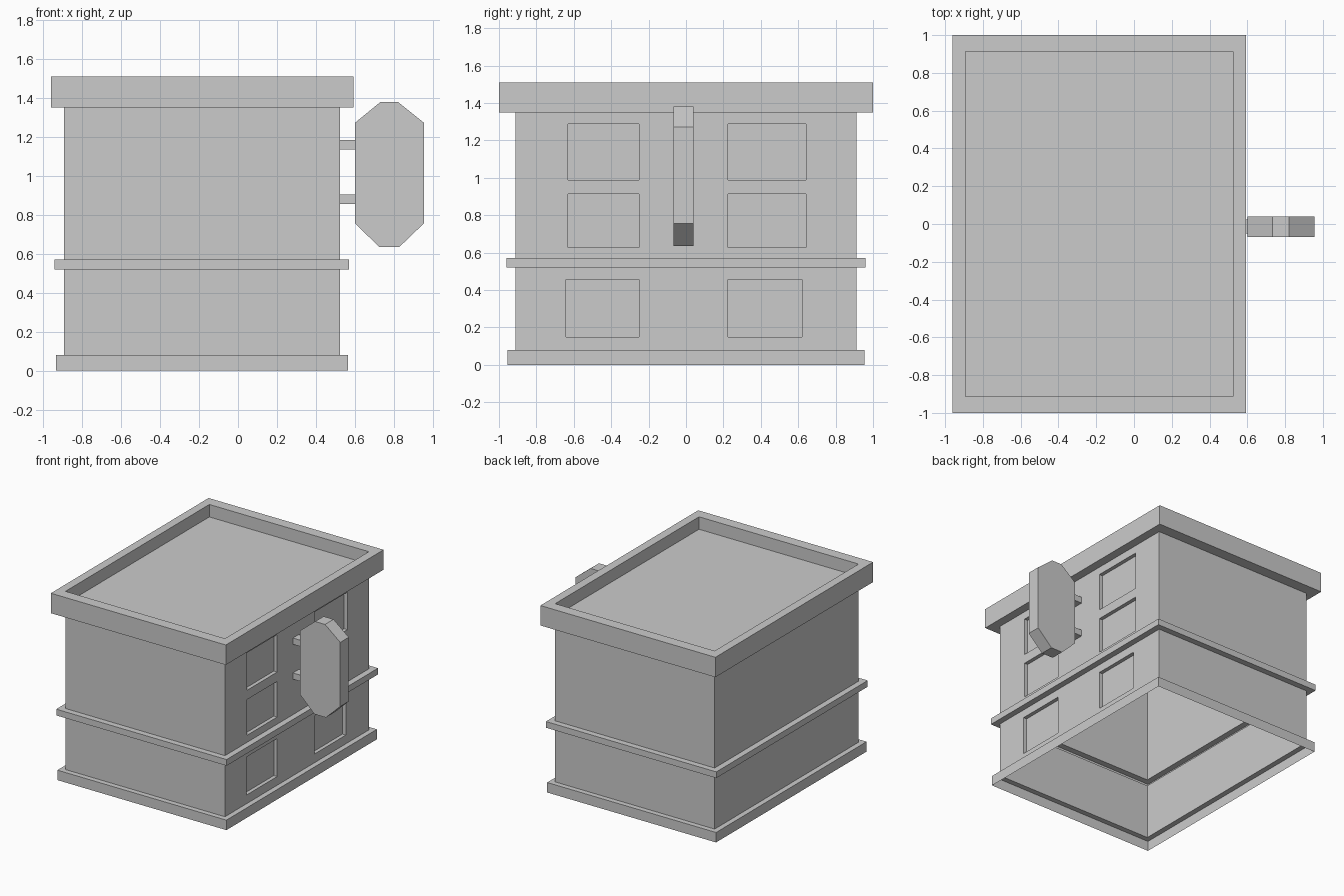
import bpy, bmesh

if "Cube" in bpy.data.objects:
    bpy.data.objects.remove(bpy.data.objects["Cube"])

WX0, WX1, WY = -0.893, 0.523, 0.912   # wall planes
DEPTH = 0.03                          # window recess


def finish(name, bm):
    bmesh.ops.remove_doubles(bm, verts=bm.verts, dist=1e-5)
    mesh = bpy.data.meshes.new(name)
    bm.to_mesh(mesh)
    bm.free()
    ob = bpy.data.objects.new(name, mesh)
    bpy.context.collection.objects.link(ob)
    return ob


def quad(bm, *pts):
    bm.faces.new([bm.verts.new(p) for p in pts])


def ring(out, z):
    # rectangle offset outward from the wall planes
    a, b, c = WX0 - out, WX1 + out, WY + out
    return [(a, -c, z), (b, -c, z), (b, c, z), (a, c, z)]


def windowed_wall(bm, ys, zs):
    # right wall as a grid; odd rows and columns are recessed windows
    for i in range(len(ys) - 1):
        for j in range(len(zs) - 1):
            y0, y1, z0, z1 = ys[i], ys[i + 1], zs[j], zs[j + 1]
            loop = [(y0, z0), (y1, z0), (y1, z1), (y0, z1)]
            window = i % 2 and j % 2
            x = WX1 - DEPTH if window else WX1
            quad(bm, *[(x, y, z) for y, z in loop])
            if window:
                for k in range(4):
                    p, q = loop[k], loop[(k + 1) % 4]
                    quad(bm, (WX1, *p), (WX1, *q), (x, *q), (x, *p))


# Building shell: (offset, height) profile swept round the rectangle, open below
profile = [(0.042, 0), (0.042, 0.08), (0, 0.08), (0, 0.52), (0.048, 0.52),
           (0.048, 0.57), (0, 0.57), (0, 1.35), (0.07, 1.35), (0.07, 1.51),
           (0, 1.51), (0, 1.41)]
rings = [ring(0.07 + 0.018 if o == 0.07 else o, z) for o, z in profile]
# cornice overhangs a little more at front and back than at the sides
for r, (o, z) in zip(rings, profile):
    if o == 0.07:
        r[:] = [(-0.961, -1, z), (0.592, -1, z), (0.592, 1, z), (-0.961, 1, z)]

bm = bmesh.new()
for n in range(len(rings) - 1):
    lo, hi = rings[n], rings[n + 1]
    for k in range(4):
        if k == 1 and n in (2, 6):    # right wall is built with windows
            continue
        m = (k + 1) % 4
        quad(bm, lo[k], lo[m], hi[m], hi[k])
quad(bm, *rings[-1])                  # sunken roof

windowed_wall(bm, [-WY, -0.642, -0.25, 0.225, 0.62, WY], [0.08, 0.15, 0.455, 0.52])
windowed_wall(bm, [-WY, -0.632, -0.25, 0.225, 0.641, WY],
              [0.57, 0.627, 0.913, 0.988, 1.288, 1.35])
finish("building_shell", bm)

# Hanging sign board: eight-sided plate
outline = [(0.725, 0.635), (0.828, 0.635), (0.955, 0.757), (0.955, 1.272),
           (0.82, 1.38), (0.732, 1.38), (0.6, 1.272), (0.6, 0.757)]
bm = bmesh.new()
face = bm.faces.new([bm.verts.new((x, -0.068, z)) for x, z in outline])
ext = bmesh.ops.extrude_face_region(bm, geom=[face], use_keep_orig=True)
for v in ext["geom"]:
    if isinstance(v, bmesh.types.BMVert):
        v.co.y = 0.04
bmesh.ops.recalc_face_normals(bm, faces=bm.faces)
finish("sign_board", bm)

# Two brackets holding the sign
for name, z in (("lower_bracket", 0.88), ("upper_bracket", 1.16)):
    bm = bmesh.new()
    bmesh.ops.create_cube(bm, size=1)
    bmesh.ops.scale(bm, vec=(0.08, 0.075, 0.05), verts=bm.verts)
    ob = finish(name, bm)
    ob.location = (0.562, -0.014, z)
